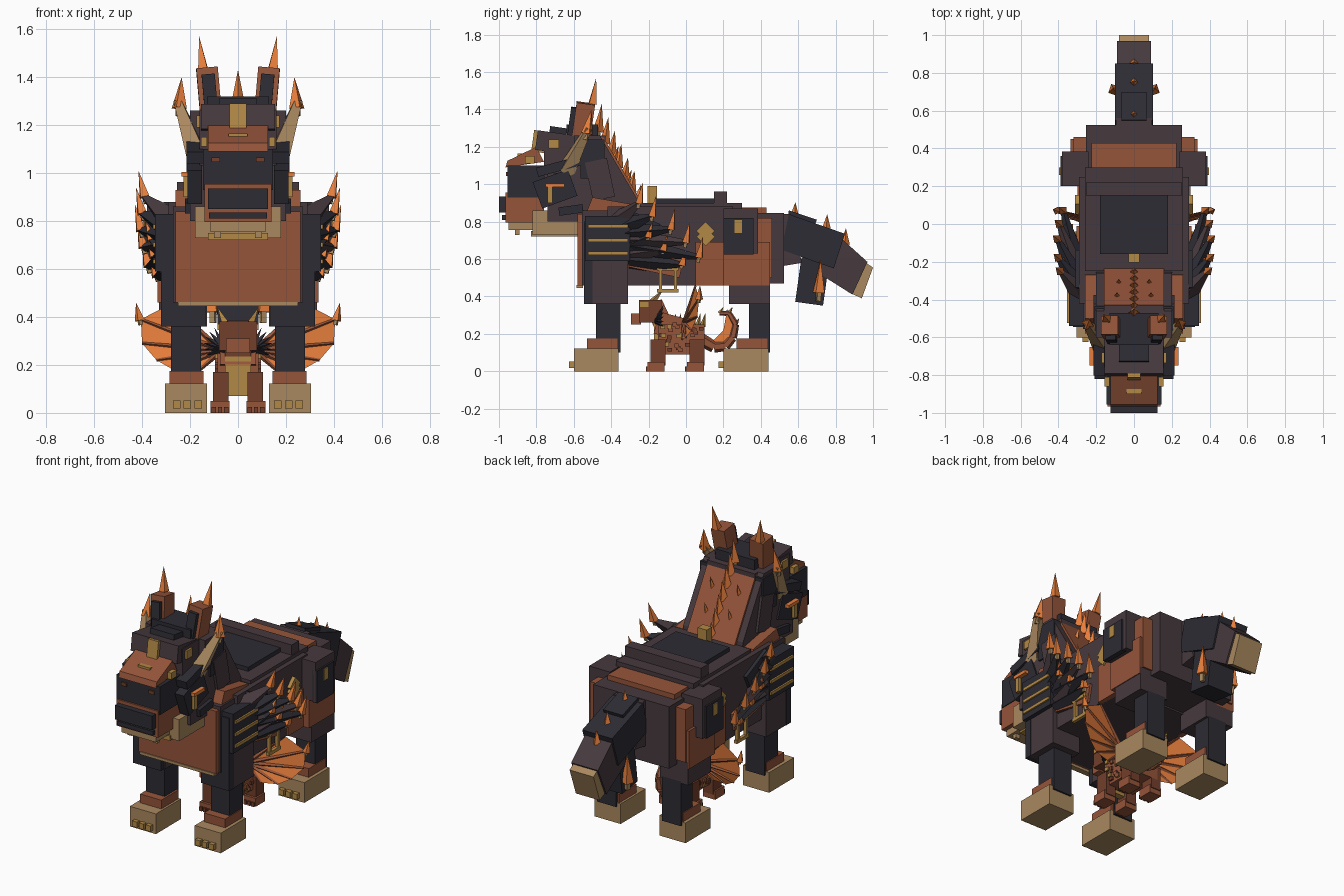
import bpy, bmesh, math, random
from mathutils import Vector, Matrix

if "Cube" in bpy.data.objects:
    bpy.data.objects.remove(bpy.data.objects["Cube"])
random.seed(4)
COL = {'purple': (.062, .042, .048), 'dark': (.026, .025, .034), 'rust': (.30, .09, .042),
       'tan': (.40, .25, .115), 'gold': (.45, .25, .06), 'orange': (.80, .21, .045), 'brown': (.17, .05, .025)}
MAT = {}
for k, c in COL.items():
    MAT[k] = bpy.data.materials.new(k)
    MAT[k].diffuse_color = (*c, 1)


def add(name, bm, mat, mirror=False):
    bmesh.ops.recalc_face_normals(bm, faces=bm.faces)
    me = bpy.data.meshes.new(name)
    bm.to_mesh(me)
    bm.free()
    me.materials.append(MAT[mat])
    ob = bpy.data.objects.new(name, me)
    bpy.context.collection.objects.link(ob)
    if mirror:
        ob.modifiers.new('Mirror', 'MIRROR').use_mirror_merge = False
    return ob


def box(name, x0, x1, y0, y1, z0, z1, mat, mirror=False, rx=0, ry=0):
    bm = bmesh.new()
    m = Matrix.Translation(((x0+x1)/2, (y0+y1)/2, (z0+z1)/2))
    m = m @ Matrix.Rotation(math.radians(rx), 4, 'X') @ Matrix.Rotation(math.radians(ry), 4, 'Y')
    bmesh.ops.create_cube(bm, size=1, matrix=m @ Matrix.Diagonal((x1-x0, y1-y0, z1-z0, 1)))
    return add(name, bm, mat, mirror)


def prism(name, x0, x1, prof, mat, mirror=False):
    # side profile of (y, z) points, extruded across x
    bm = bmesh.new()
    f = bm.faces.new([bm.verts.new((x0, y, z)) for y, z in prof])
    g = bmesh.ops.extrude_face_region(bm, geom=[f])['geom']
    bmesh.ops.translate(bm, vec=(x1-x0, 0, 0), verts=[v for v in g if isinstance(v, bmesh.types.BMVert)])
    return add(name, bm, mat, mirror)


def taper(name, a, b, r0, r1, mat, mirror=False, sides=4):
    a, b = Vector(a), Vector(b)
    d = b - a
    bm = bmesh.new()
    m = Matrix.Translation((a+b)/2) @ d.to_track_quat('Z', 'Y').to_matrix().to_4x4()
    bmesh.ops.create_cone(bm, cap_ends=True, segments=sides, radius1=r0, radius2=r1, depth=d.length, matrix=m)
    return add(name, bm, mat, mirror)


def spike(name, a, b, r, mirror=False):
    # orange spearhead on a short tan stem
    a, b = Vector(a), Vector(b)
    taper(name + '_stem', a - (b-a)*.25, a + (b-a)*.1, r*.45, r*.45, 'tan', mirror)
    taper(name, a, b, r, 0, 'orange', mirror)


# legs and paws: (y offset, rear?)
for n, o in (('front', 0), ('hind', .8)):
    box(n+'_paw', .13, .305, -.60+o, -.36+o, 0, .122, 'tan', True)
    for i in range(3):
        box(n+'_toe', .15+i*.045, .182+i*.045, -.625+o, -.59+o, .018, .052, 'gold', True)
    box(n+'_cuff', .143, .285, -.53+o, -.365+o, .12, .175, 'rust', True)
    box(n+'_lower_leg', .155, .28, -.48+o+o*.02, -.35+o, .10, .37, 'dark', True)
box('front_upper_leg', .13, .32, -.515, -.31, .36, .82, 'purple', True)
box('front_leg_face', .135, .322, -.545, -.50, .36, .80, 'dark', True)
box('hind_upper_leg', .14, .33, .23, .45, .36, .50, 'purple', True)
box('thigh', .2, .335, .20, .45, .46, .69, 'rust', True)
box('haunch', .24, .38, .20, .385, .63, .87, 'purple', True)
box('haunch_panel', .36, .39, .20, .36, .625, .82, 'dark', True)
box('haunch_trim', .38, .396, .26, .30, .74, .81, 'gold', True)
box('hip_side', .2, .32, .375, .46, .50, .82, 'rust', True)

# torso
box('torso', -.29, .29, -.42, .25, .46, .88, 'purple')
box('rump', -.255, .255, .2, .525, .47, .845, 'purple')
box('chest', -.27, .27, -.555, -.3, .46, .86, 'purple')
box('chest_plate', -.26, .26, -.58, -.54, .46, .84, 'rust')
box('chest_trim', -.25, .25, -.585, -.55, .445, .462, 'tan')
box('flank_plate', .27, .30, .05, .22, .46, .69, 'rust', True)
box('flank_belt', .28, .305, -.32, -.02, .53, .64, 'rust', True, rx=-12)
box('back_base', -.26, .26, -.25, .3, .86, .90, 'purple')
box('back_pad', -.18, .18, -.16, .17, .89, .925, 'dark')
box('back_ridge', -.255, .255, .15, .22, .86, .962, 'purple')
box('rump_plate', -.225, .225, .3, .43, .83, .875, 'rust')
box('back_buckle', -.03, .03, -.205, -.155, .9, .99, 'gold')
for s in (0, .02):
    box('flank_diamond', .28, .312, .07, .14, .685+s*1.5, .755+s*1.5, 'gold', True, rx=45)
for z in (.42, .54):
    box('side_buckle_bar', .295, .315, -.155, -.04, z, z+.02, 'gold', True)
for y in (-.145, -.065):
    box('side_buckle_post', .295, .315, y, y+.018, .42, .55, 'gold', True)

# shoulder armour
box('shoulder_pad', .27, .345, -.54, -.30, .59, .83, 'dark', True)
for z in (.63, .70, .775):
    box('shoulder_stripe', .33, .355, -.525, -.31, z-.008, z+.01, 'gold', True)
# spread of dark quills, each tipped with a spearhead
for i, (x, y, z) in enumerate([(.39, -.25, .90), (.40, -.18, .83), (.405, -.08, .76), (.395, 0, .69),
                               (.375, .07, .61), (.36, -.2, .72), (.35, -.12, .65), (.34, -.02, .57)]):
    base = Vector((.27, -.38 + .012*i, .79 - .028*i))
    tip = Vector((x, y, z))
    taper('shoulder_quill', base, tip, .065, .014, 'dark' if i % 3 else 'purple', True)
    spike('quill_tip', tip, tip + Vector((.025, .02, .11 if i < 5 else .08)), .026, True)
box('shoulder_blade', .24, .31, -.38, -.16, .68, .84, 'dark', True, rx=-25)

# neck and mane
prism('neck', -.2, .2, [(-.60, .8), (-.24, .8), (-.26, .92), (-.46, 1.26), (-.60, 1.26)], 'purple')
prism('mane_plate', -.16, .16, [(-.25, .86), (-.235, .9), (-.44, 1.25), (-.48, 1.25)], 'rust')
prism('mane_base', .1, .26, [(-.54, .83), (-.25, .83), (-.27, .89), (-.5, .93)], 'rust', True)
for i in range(7):
    t = i/6
    p = Vector((0, -.26 - .21*t, .90 + .38*t))
    spike('mane_spike', p, p + Vector((0, .02, .10 + .05*t)), .03)
for x, t in ((.08, .25), (.09, .6)):
    p = Vector((x, -.27 - .2*t, .9 + .36*t))
    spike('mane_side_spike', p, p + Vector((0, .03, .09)), .02, True)

# head
box('skull', -.2, .2, -.74, -.40, .80, 1.06, 'purple')
box('skull_upper', -.16, .16, -.76, -.43, 1.03, 1.26, 'purple')
box('temple_panel', .14, .21, -.565, -.435, 1.03, 1.24, 'dark', True)
box('temple_step', .14, .215, -.52, -.40, .92, 1.13, 'purple', True, rx=12)
box('brow', -.155, .155, -.80, -.60, 1.17, 1.275, 'purple', rx=-8)
box('crown', -.08, .08, -.73, -.64, 1.25, 1.305, 'dark', rx=-8)
box('crown_back', -.13, .13, -.64, -.47, 1.22, 1.32, 'dark')
box('brow_stripe', -.035, .035, -.82, -.74, 1.17, 1.285, 'gold', rx=-8)
box('face', -.145, .145, -.955, -.70, .93, 1.10, 'dark')
prism('snout_bridge', -.125, .125, [(-.965, 1.09), (-.955, 1.125), (-.80, 1.20), (-.76, 1.12)], 'rust')
box('bridge_trim', -.04, .04, -.9, -.87, 1.14, 1.165, 'gold')
box('muzzle', -.14, .14, -.965, -.76, .795, .955, 'rust')
box('nose_pad', -.125, .125, -1.0, -.95, .85, .935, 'dark')
box('mouth_line', -.12, .12, -.985, -.95, .81, .835, 'dark')
box('lower_lip', -.115, .115, -.95, -.75, .755, .80, 'tan')
box('fang', .07, .1, -.915, -.89, .73, .76, 'tan', True)
box('jaw', -.18, .18, -.82, -.57, .73, .86, 'tan')
box('jaw_trim', -.125, .125, -.83, -.58, .72, .75, 'gold')
box('eye', .075, .11, -.963, -.95, 1.045, 1.065, 'brown', True)
box('cheek', .15, .21, -.80, -.60, .90, 1.05, 'dark', True, rx=20)
box('cheek_bar', .14, .215, -.80, -.56, 1.07, 1.12, 'dark', True, rx=15)
box('cheek_lower', .16, .222, -.68, -.55, .84, .885, 'dark', True, rx=8)
box('cheek_flash', .19, .235, -.75, -.65, .985, 1.005, 'orange', True)
box('cheek_gem', .2, .228, -.74, -.715, .90, .985, 'gold', True)
box('temple_gem', .14, .172, -.735, -.68, 1.19, 1.24, 'gold', True)
box('face_gem', .13, .155, -.86, -.81, 1.11, 1.15, 'gold', True)
# ears
box('ear', .075, .165, -.60, -.50, 1.22, 1.435, 'rust', True, rx=-8, ry=5)
box('ear_inner', .09, .145, -.625, -.57, 1.25, 1.41, 'dark', True, rx=-8, ry=5)
spike('ear_spike', (.145, -.50, 1.43), (.162, -.48, 1.57), .028, True)
# horns
taper('horn', (.17, -.64, 1.07), (.25, -.52, 1.30), .055, .022, 'tan', True)
spike('horn_tip', (.245, -.53, 1.27), (.235, -.505, 1.40), .034, True)

# tail
prism('tail_root', -.095, .095, [(.5, .84), (.56, .84), (.62, .58), (.5, .56)], 'purple')
prism('tail_mid', -.1, .1, [(.55, .84), (.85, .735), (.79, .55), (.51, .65)], 'dark')
prism('tail_top', -.065, .065, [(.55, .86), (.7, .81), (.68, .76), (.54, .8)], 'dark')
prism('tail_end', -.09, .09, [(.82, .72), (.97, .585), (.89, .41), (.70, .53), (.74, .66)], 'purple')
prism('tail_tip', -.08, .08, [(.955, .585), (1.0, .555), (.94, .39), (.865, .425)], 'tan')
box('tail_tuft', -.085, .085, .60, .75, .36, .60, 'dark', rx=-8)
for y, z in ((.58, .82), (.75, .755), (.85, .68)):
    spike('tail_spike', (0, y, z), (0, y+.005, z+.085), .026)
spike('tail_side_spike', (.105, .71, .42), (.11, .72, .60), .035, True)

# small winged creature standing beneath
box('small_body', -.085, .085, -.15, .10, .09, .25, 'rust')
box('small_belly', -.055, .055, -.17, -.13, .07, .30, 'gold')
box('small_chest', -.075, .075, -.16, 0, .18, .30, 'rust', rx=-15)
for y in (-.15, .06):
    box('small_leg', .04, .105, y-.04, y+.04, .03, .17, 'brown', True)
    box('small_foot', .035, .115, y-.055, y+.035, 0, .05, 'rust', True)
    for i in range(3):
        box('small_claw', .04+.026*i, .058+.026*i, y-.065, y-.05, 0, .025, 'brown', True)
box('small_neck', -.055, .055, -.20, -.10, .25, .37, 'rust', rx=25)
box('small_head', -.08, .08, -.25, -.13, .26, .38, 'brown')
box('small_snout', -.05, .05, -.295, -.24, .25, .31, 'rust')
box('small_brow', -.085, .085, -.245, -.2, .345, .37, 'gold')
taper('small_horn', (.05, -.18, .37), (.085, -.12, .44), .02, 0, 'gold', True)
for i in range(6):
    a = -.5 + i*.32
    taper('small_ruff', (.06, -.16, .27), (.06+.085*math.cos(a), -.12, .28+.085*math.sin(a)), .02, 0, 'dark', True)
for i in range(26):
    x, y, z = .088, random.uniform(-.14, .09), random.uniform(.1, .25)
    box('small_scale', x-.01, x+.008, y-.012, y+.012, z-.01, z+.01, random.choice(['rust', 'brown', 'gold']), True)
for i in range(9):
    y = -.12 + i*.026
    taper('small_back_spine', (0, y, .24), (0, y+.015, .31), .016, 0, 'gold')
# curling tail of the small creature
path = [(0, .08, .17), (0, .15, .13), (0, .21, .135), (0, .25, .18), (0, .265, .25), (0, .23, .31), (0, .18, .31)]
for i in range(len(path)-1):
    taper('small_tail', path[i], path[i+1], .035-.004*i, .031-.004*i, 'rust', sides=6)
    taper('small_tail_spine', path[i+1], Vector(path[i+1]) + Vector((0, .02, .035)), .012, 0, 'gold')
prism('small_tail_fin', -.008, .008, [(.13, .15), (.2, .22), (.22, .33), (.26, .28), (.27, .2), (.2, .13)], 'orange')
# fan wings: membrane between a shoulder point and finger tips
root = Vector((.07, -.01, .26))
tips = [Vector(p) for p in ((.28, .05, .455), (.405, .07, .39), (.40, .06, .29), (.34, .03, .22), (.27, 0, .18), (.17, -.02, .17))]
bm = bmesh.new()
vs = [bm.verts.new(p) for p in tips]
c = bm.verts.new(root)
for a, b in zip(vs, vs[1:]):
    bm.faces.new((c, a, b))
bmesh.ops.solidify(bm, geom=bm.faces[:], thickness=.008)
add('small_wing_membrane', bm, 'orange', True)
for t in tips:
    taper('small_wing_finger', root, t, .013, .006, 'rust', True)
spike('small_wing_tip', (.41, .07, .385), (.425, .075, .46), .022, True)

for m in bpy.data.materials:
    if m.users and not m.is_grease_pencil:
        m.use_nodes = True
        m.node_tree.nodes["Principled BSDF"].inputs["Base Color"].default_value = m.diffuse_color
